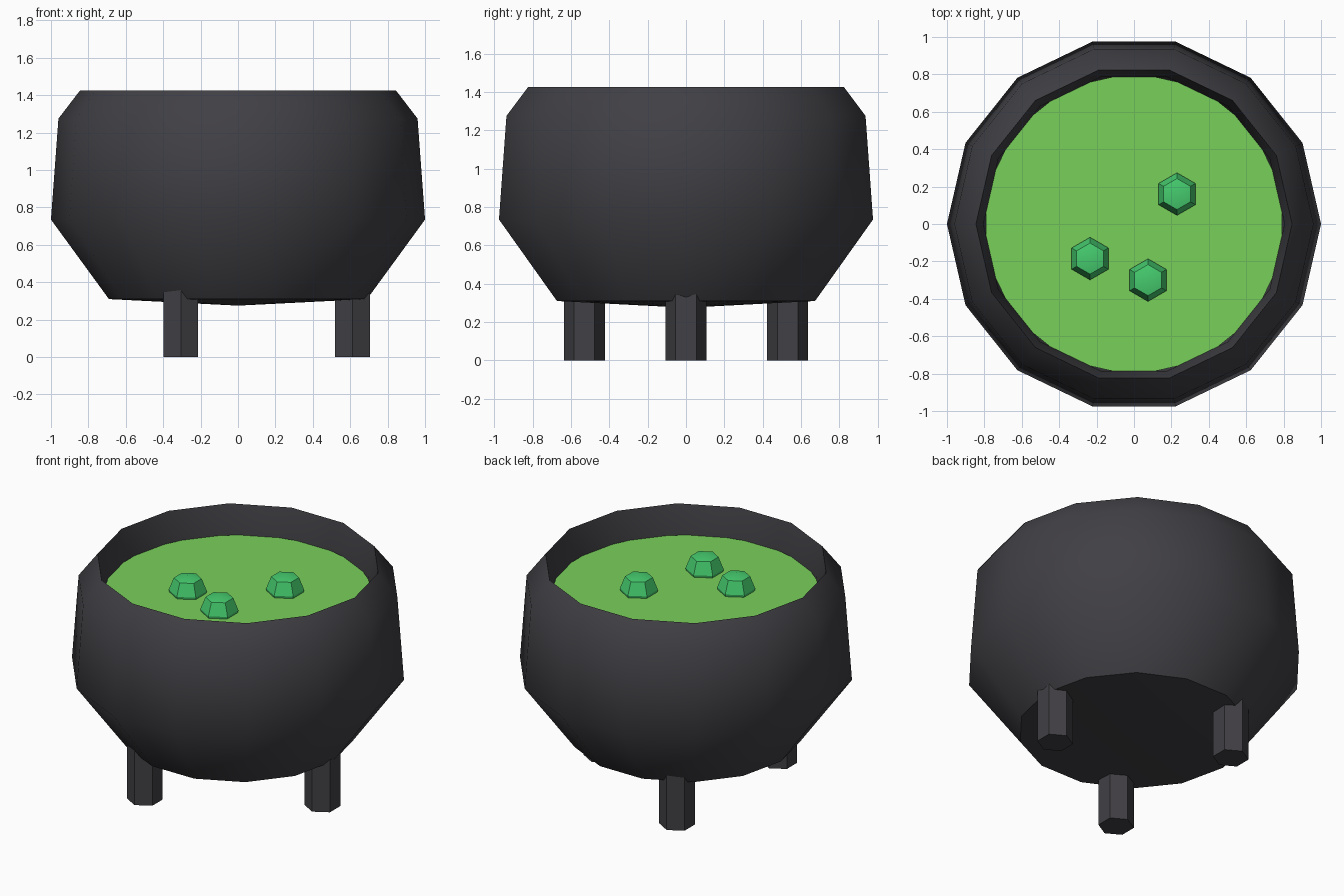
import bpy
import math

cube = bpy.data.objects.get("Cube")
if cube:
    bpy.data.objects.remove(cube, do_unlink=True)


def make_material(name, rgb):
    mat = bpy.data.materials.new(name)
    mat.use_nodes = True
    color = (*rgb, 1.0)
    mat.diffuse_color = color
    bsdf = next(n for n in mat.node_tree.nodes if n.type == "BSDF_PRINCIPLED")
    bsdf.inputs["Base Color"].default_value = color
    bsdf.inputs["Roughness"].default_value = 0.8
    return mat


def lathe(name, profile, sides, mat, center=(0, 0, 0), turn=0.0, smooth=None):
    """Spin (radius, height) points around z; a zero radius makes a pole."""
    verts, rings, faces = [], [], []
    for r, z in profile:
        start = len(verts)
        if r == 0:
            verts.append((0, 0, z))
            rings.append([start] * sides)
        else:
            for i in range(sides):
                a = turn + math.tau * i / sides
                verts.append((r * math.cos(a), r * math.sin(a), z))
            rings.append(list(range(start, start + sides)))
    for low, high in zip(rings, rings[1:]):
        for i in range(sides):
            j = (i + 1) % sides
            quad = [low[i], low[j], high[j], high[i]]
            faces.append(list(dict.fromkeys(quad)))
    mesh = bpy.data.meshes.new(name)
    mesh.from_pydata(verts, [], faces)
    mesh.materials.append(mat)
    obj = bpy.data.objects.new(name, mesh)
    obj.location = center
    bpy.context.collection.objects.link(obj)
    if smooth:
        bpy.ops.object.select_all(action="DESELECT")
        obj.select_set(True)
        bpy.context.view_layer.objects.active = obj
        bpy.ops.object.shade_smooth_by_angle(angle=math.radians(smooth))
    return obj


iron = make_material("dark iron", (0.052, 0.050, 0.058))
brew = make_material("green brew", (0.19, 0.63, 0.105))
bubble_green = make_material("bubble green", (0.06, 0.60, 0.155))

# Hollow pot: underside, belly, shoulder, lip, then inner wall and floor
pot_profile = [(0, 0.275), (0.69, 0.31), (1.0, 0.735), (0.96, 1.275),
               (0.845, 1.425), (0.805, 1.24), (0.8, 0.8), (0.6, 0.45), (0, 0.45)]
lathe("pot", pot_profile, 14, iron, smooth=45)

# Liquid surface
liquid_z = 1.24
lathe("liquid", [(0.797, 0), (0, 0)], 28, brew, (0, 0, liquid_z), math.pi / 28)

# Faceted bubbles rising out of the liquid
bubble_profile = [(0.105, -0.02), (0.114, 0.015), (0.083, 0.095), (0, 0.115)]
for n, (x, y) in enumerate([(0.23, 0.16), (-0.235, -0.185), (0.075, -0.30)], 1):
    lathe(f"bubble_{n}", bubble_profile, 6, bubble_green,
          (x, y, liquid_z), math.pi / 6, smooth=30)

# Three hexagonal legs, evenly spaced
leg_profile = [(0, 0), (0.107, 0), (0.107, 0.4), (0, 0.4)]
for n in range(3):
    a = math.tau * n / 3
    lathe(f"leg_{n + 1}", leg_profile, 6, iron,
          (0.612 * math.cos(a), 0.612 * math.sin(a), 0), math.pi / 6)
